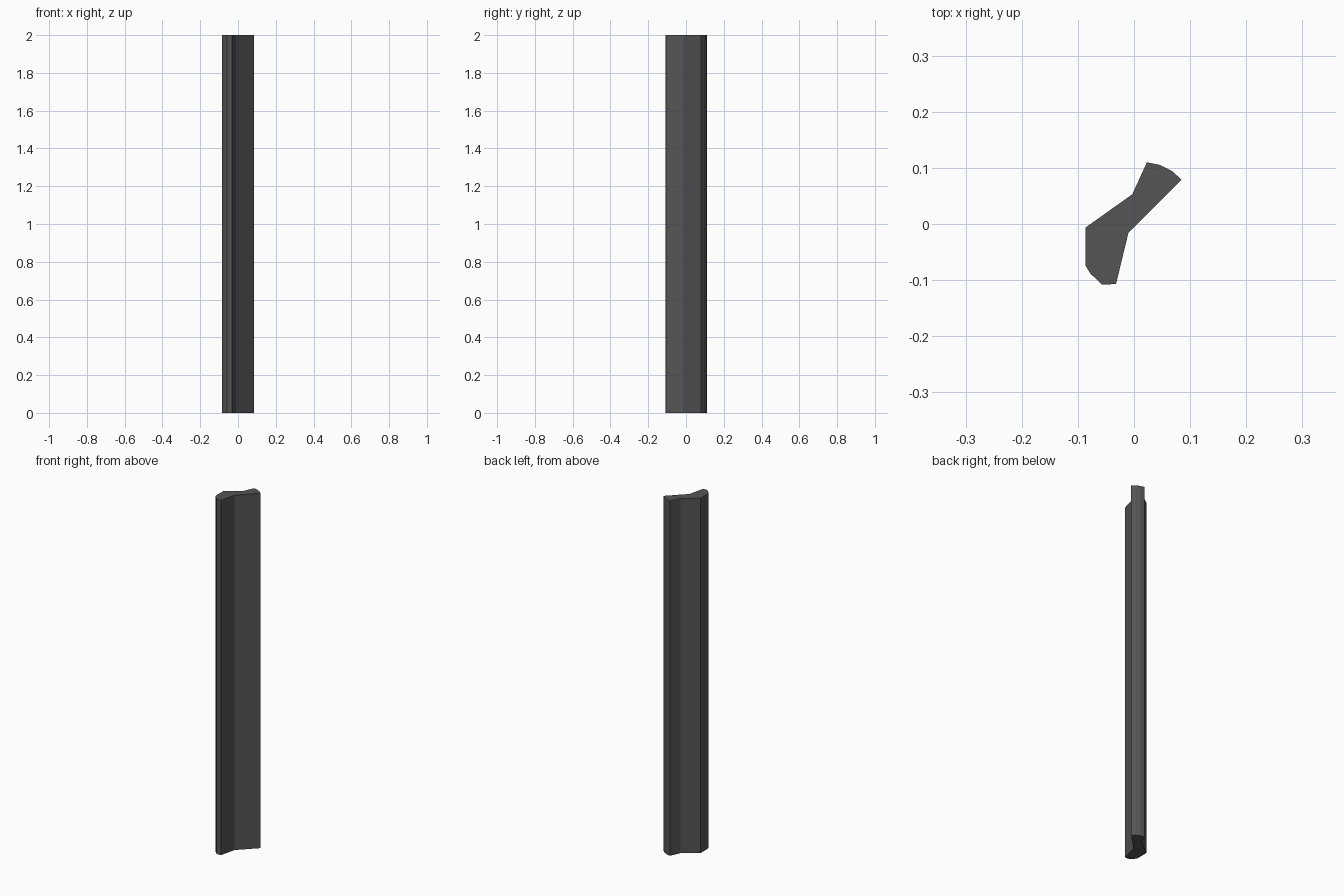
import bpy, bmesh

if "Cube" in bpy.data.objects:
    bpy.data.objects.remove(bpy.data.objects["Cube"])

HEIGHT = 2.0

# Cross-section seen from above: two flared lobes joined by a narrow waist
narrow_lobe = [(-0.003, 0.053), (0.023, 0.110), (0.047, 0.105),
               (0.067, 0.095), (0.085, 0.079)]
wide_lobe = [(-0.010, -0.016), (-0.032, -0.107), (-0.057, -0.108),
             (-0.078, -0.088), (-0.086, -0.075), (-0.086, -0.006)]

# Extrude the section straight up into a closed prism
bm = bmesh.new()
base = bm.faces.new([bm.verts.new((x, y, 0)) for x, y in narrow_lobe + wide_lobe])
result = bmesh.ops.extrude_face_region(bm, geom=[base], use_keep_orig=True)
top_verts = [g for g in result["geom"] if isinstance(g, bmesh.types.BMVert)]
bmesh.ops.translate(bm, verts=top_verts, vec=(0, 0, HEIGHT))
bmesh.ops.recalc_face_normals(bm, faces=bm.faces)

mesh = bpy.data.meshes.new("post")
bm.to_mesh(mesh)
bm.free()
post = bpy.data.objects.new("post", mesh)
bpy.context.collection.objects.link(post)

# Dark grey finish
mat = bpy.data.materials.new("dark_grey")
mat.diffuse_color = (0.09, 0.09, 0.09, 1)
mat.use_nodes = True
mat.node_tree.nodes["Principled BSDF"].inputs["Base Color"].default_value = mat.diffuse_color
mesh.materials.append(mat)
